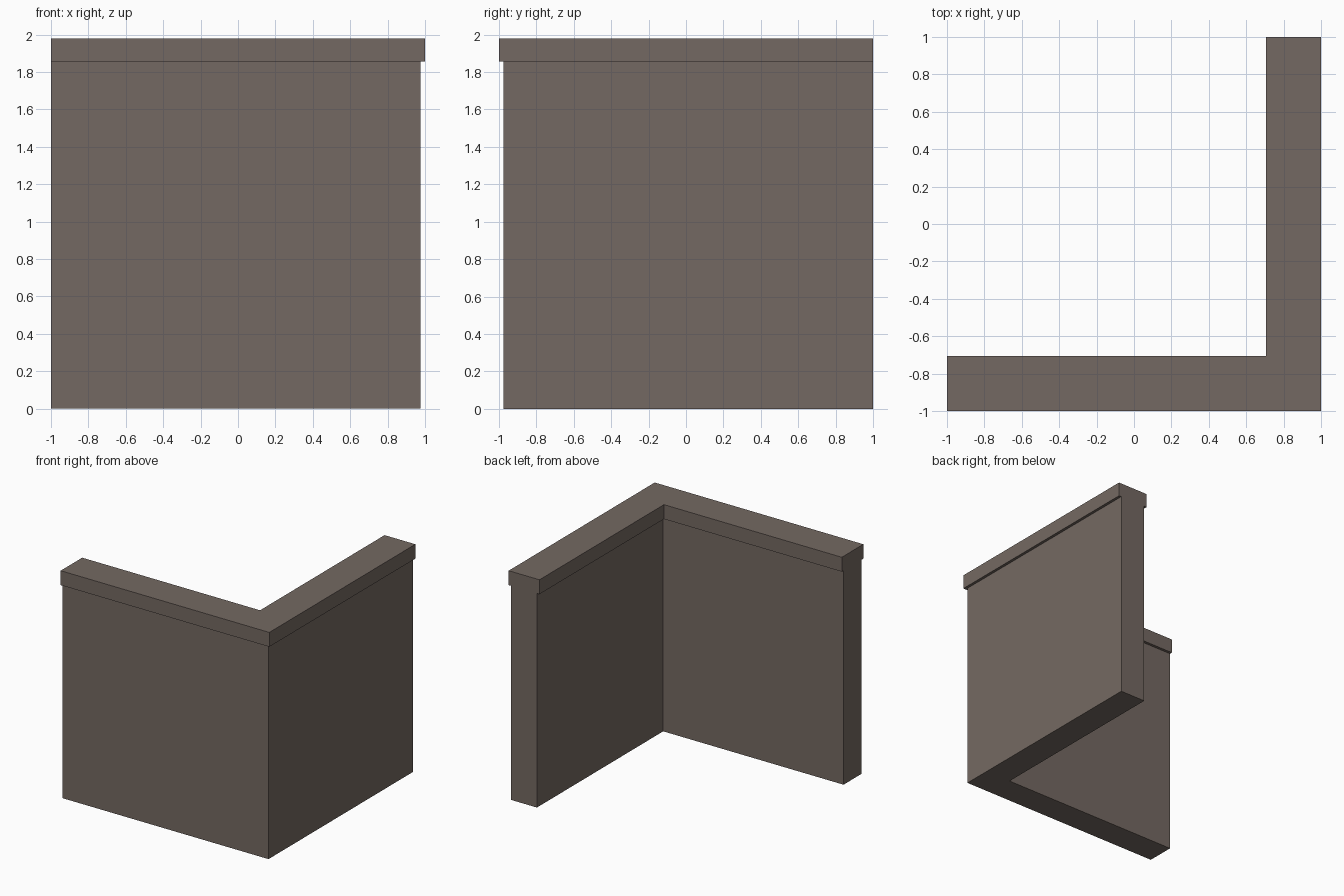
import bpy
import bmesh

cube = bpy.data.objects.get("Cube")
if cube:
    bpy.data.objects.remove(cube, do_unlink=True)

# Single stone colour
stone = bpy.data.materials.new("warm_grey_stone")
stone.use_nodes = True
colour = (0.175, 0.141, 0.122, 1.0)
stone.diffuse_color = colour
bsdf = stone.node_tree.nodes["Principled BSDF"]
bsdf.inputs["Base Color"].default_value = colour
bsdf.inputs["Roughness"].default_value = 0.9


def corner_prism(name, inner, outer, bottom, top):
    """L-shaped corner between inner and outer offsets, with arm ends at 1."""
    outline = [(-1, -outer), (outer, -outer), (outer, 1),
               (inner, 1), (inner, -inner), (-1, -inner)]
    bm = bmesh.new()
    base = bm.faces.new([bm.verts.new((x, y, bottom)) for x, y in outline])
    raised = bmesh.ops.extrude_face_region(bm, geom=[base])["geom"]
    verts = [v for v in raised if isinstance(v, bmesh.types.BMVert)]
    bmesh.ops.translate(bm, verts=verts, vec=(0, 0, top - bottom))
    bmesh.ops.recalc_face_normals(bm, faces=bm.faces[:])
    mesh = bpy.data.meshes.new(name)
    bm.to_mesh(mesh)
    bm.free()
    mesh.materials.append(stone)
    obj = bpy.data.objects.new(name, mesh)
    bpy.context.collection.objects.link(obj)
    return obj


COPING_BASE = 1.855
OVERHANG = 0.024
COPING_INNER = 0.705

# Corner wall, set in from the coping on both long sides
corner_prism("corner_wall", COPING_INNER + OVERHANG, 1 - OVERHANG, 0, COPING_BASE)

# Overhanging coping, flush with the wall at the arm ends
corner_prism("coping", COPING_INNER, 1, COPING_BASE, 1.98)
